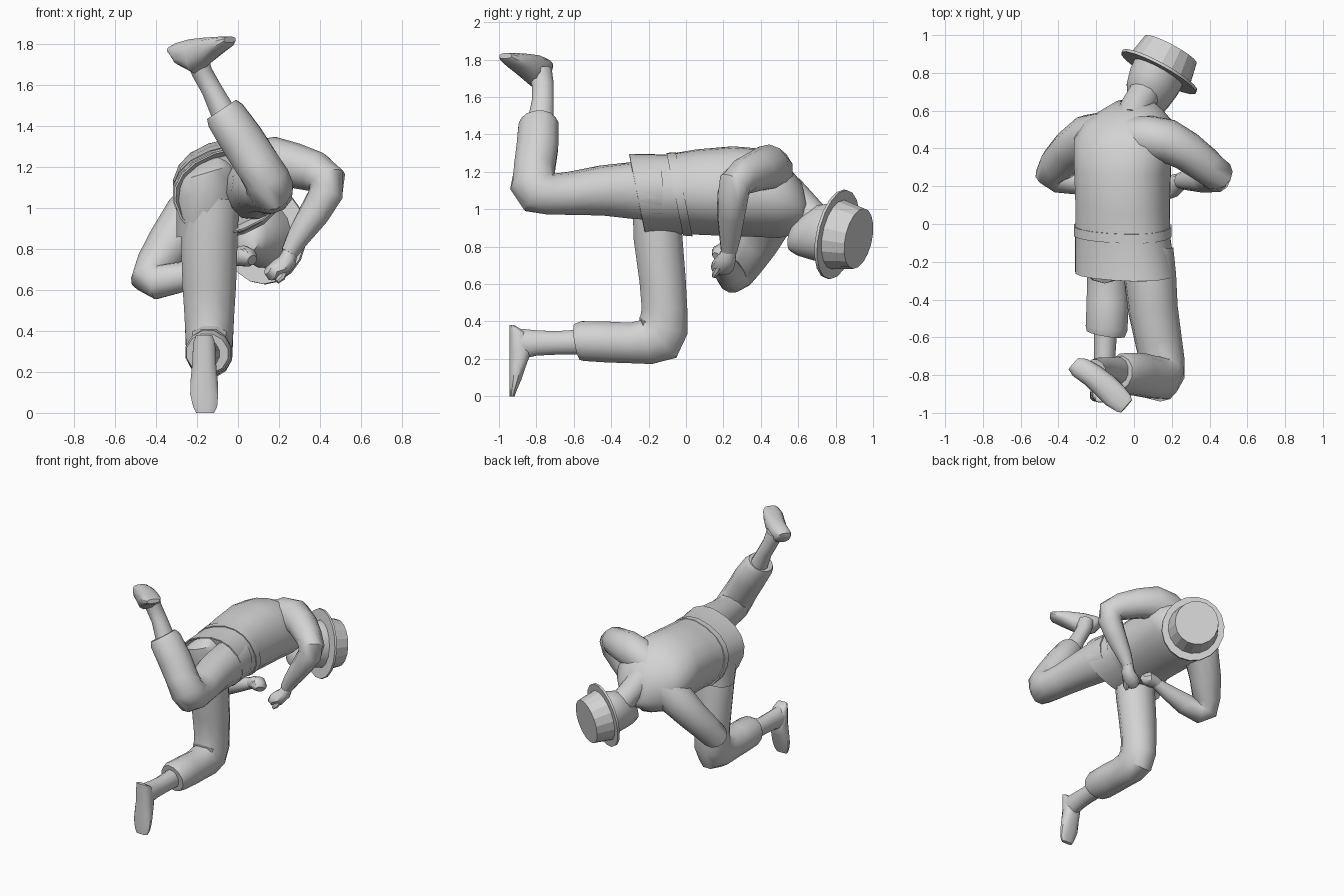
import bpy, bmesh, math
from mathutils import Vector as V

grey = bpy.data.materials.new("plain_grey")
grey.diffuse_color = (0.65, 0.65, 0.65, 1)


def tube(name, rings, up, axis=None, sides=12, power=1.0, angle=40):
    """Skin rings of (centre, half width, half height along up)."""
    pts = [V(r[0]) for r in rings]
    bm = bmesh.new()
    loops = []
    for i, (c, w, h) in enumerate(rings):
        if axis:
            t = V(axis).normalized()
        else:
            t = V((0, 0, 0))
            if i > 0:
                t += (pts[i] - pts[i - 1]).normalized()
            if i < len(pts) - 1:
                t += (pts[i + 1] - pts[i]).normalized()
            t.normalize()
        side = t.cross(V(up)).normalized()
        top = side.cross(t).normalized()
        loop = []
        for k in range(sides):
            a = 2 * math.pi * (k + 0.5) / sides
            x, y = math.cos(a), math.sin(a)
            x = math.copysign(abs(x) ** power, x)
            y = math.copysign(abs(y) ** power, y)
            loop.append(bm.verts.new(pts[i] + side * (x * w) + top * (y * h)))
        loops.append(loop)
    for a, b in zip(loops, loops[1:]):
        for k in range(sides):
            n = (k + 1) % sides
            bm.faces.new((a[k], a[n], b[n], b[k]))
    bm.faces.new(loops[0])
    bm.faces.new(loops[-1])
    bmesh.ops.recalc_face_normals(bm, faces=bm.faces[:])
    me = bpy.data.meshes.new(name)
    bm.to_mesh(me)
    bm.free()
    ob = bpy.data.objects.new(name, me)
    bpy.context.collection.objects.link(ob)
    me.materials.append(grey)
    bpy.ops.object.select_all(action='DESELECT')
    ob.select_set(True)
    bpy.context.view_layer.objects.active = ob
    bpy.ops.object.shade_smooth_by_angle(angle=math.radians(angle))
    return ob


# Bent-over jacket with a recessed hem, rolled to one side
BACK = (-0.35, 0, 0.94)
LEAN = (0, 1, 0.2)
tube("jacket", [
    ((-0.05, -0.19, 1.08), 0.235, 0.175),
    ((-0.045, -0.262, 1.08), 0.262, 0.198),
    ((-0.045, -0.26, 1.08), 0.272, 0.206),
    ((-0.06, -0.06, 1.08), 0.255, 0.205),
    ((-0.06, 0.10, 1.09), 0.25, 0.225),
    ((-0.06, 0.30, 1.095), 0.255, 0.238),
    ((-0.05, 0.45, 1.085), 0.27, 0.232),
    ((-0.03, 0.54, 1.07), 0.235, 0.20),
    ((-0.01, 0.60, 1.05), 0.16, 0.15),
    ((0.0, 0.64, 1.04), 0.105, 0.10)],
    BACK, LEAN, sides=18, power=0.87, angle=50)
tube("belt", [((-0.06, -0.06, 1.08), 0.262, 0.213),
              ((-0.06, -0.01, 1.08), 0.261, 0.218)],
     BACK, LEAN, sides=18, power=0.87)
# Jacket skirt draped over the hip of the kneeling leg
tube("jacket_skirt", [((-0.14, -0.10, 1.24), 0.09, 0.13),
                      ((-0.155, -0.13, 1.17), 0.145, 0.185),
                      ((-0.155, -0.14, 1.08), 0.158, 0.175),
                      ((-0.15, -0.13, 0.98), 0.16, 0.155),
                      ((-0.15, -0.115, 0.90), 0.16, 0.145),
                      ((-0.15, -0.115, 0.91), 0.14, 0.13)],
     (0, 1, 0), (0.29, 0, -0.96), sides=14)

# Neck, head and hat
tube("neck", [((-0.01, 0.54, 1.09), 0.10, 0.10),
              ((0.01, 0.61, 1.03), 0.088, 0.088),
              ((0.06, 0.70, 0.935), 0.085, 0.085)], (0, 0, 1))
HAT = V((0.46, 0.87, -0.17)).normalized()
FACE = V((0.26, -0.31, -0.91)).normalized()
BRIM = V((0.135, 0.81, 0.865))


def on_head(d, f=0.0):
    return BRIM + HAT * d + FACE * f


tube("head", [(on_head(0.02), 0.145, 0.17),
              (on_head(-0.07), 0.14, 0.165),
              (on_head(-0.14, 0.01), 0.125, 0.15),
              (on_head(-0.20, 0.035), 0.10, 0.12),
              (on_head(-0.245, 0.06), 0.07, 0.08),
              (on_head(-0.26, 0.07), 0.035, 0.04)], FACE, HAT, sides=16)
tube("hat_brim", [(on_head(-0.012), 0.222, 0.245),
                  (on_head(0.004), 0.222, 0.245)], FACE, HAT, sides=18)
tube("hat_crown", [(on_head(0.0), 0.18, 0.19),
                   (on_head(0.13), 0.155, 0.165)], FACE, HAT, sides=18, angle=15)

# Kneeling leg
tube("kneeling_leg", [
    ((-0.13, -0.16, 1.05), 0.13, 0.14),
    ((-0.14, -0.15, 0.85), 0.135, 0.143),
    ((-0.14, -0.125, 0.62), 0.128, 0.135),
    ((-0.14, -0.115, 0.47), 0.126, 0.125),
    ((-0.14, -0.12, 0.37), 0.138, 0.12),
    ((-0.14, -0.15, 0.315), 0.152, 0.117),
    ((-0.14, -0.21, 0.29), 0.125, 0.115),
    ((-0.14, -0.30, 0.285), 0.112, 0.112),
    ((-0.14, -0.42, 0.29), 0.113, 0.115),
    ((-0.145, -0.55, 0.295), 0.11, 0.115),
    ((-0.15, -0.58, 0.29), 0.10, 0.105)], (1, 0, 0))
tube("kneeling_ankle", [((-0.15, -0.54, 0.29), 0.065, 0.07),
                        ((-0.155, -0.70, 0.285), 0.058, 0.065),
                        ((-0.16, -0.80, 0.285), 0.058, 0.07),
                        ((-0.165, -0.89, 0.28), 0.058, 0.085)], (0, 0, 1))
tube("kneeling_foot", [((-0.165, -0.93, 0.38), 0.04, 0.014),
                       ((-0.165, -0.90, 0.34), 0.055, 0.045),
                       ((-0.165, -0.885, 0.24), 0.06, 0.06),
                       ((-0.165, -0.90, 0.16), 0.068, 0.045),
                       ((-0.165, -0.912, 0.09), 0.07, 0.033),
                       ((-0.16, -0.925, 0.03), 0.06, 0.02),
                       ((-0.16, -0.93, 0.0), 0.045, 0.014)],
     (0, 1, 0), (0, 0, 1), power=0.8)

# Raised leg
tube("raised_leg", [
    ((0.07, -0.14, 1.10), 0.14, 0.16),
    ((0.085, -0.28, 1.10), 0.14, 0.155),
    ((0.10, -0.45, 1.10), 0.133, 0.135),
    ((0.13, -0.62, 1.085), 0.125, 0.115),
    ((0.15, -0.73, 1.08), 0.12, 0.11),
    ((0.155, -0.79, 1.095), 0.115, 0.13),
    ((0.14, -0.82, 1.14), 0.112, 0.125),
    ((0.09, -0.81, 1.22), 0.11, 0.115),
    ((0.02, -0.795, 1.33), 0.108, 0.118),
    ((-0.06, -0.79, 1.45), 0.098, 0.113),
    ((-0.08, -0.79, 1.48), 0.085, 0.095)], (0, 0.7, 0.7))
tube("raised_ankle", [((-0.06, -0.78, 1.44), 0.065, 0.075),
                      ((-0.13, -0.765, 1.58), 0.052, 0.06),
                      ((-0.175, -0.765, 1.66), 0.052, 0.06),
                      ((-0.205, -0.78, 1.74), 0.06, 0.065)], (0, 1, 0))
tube("raised_foot", [((-0.32, -0.74, 1.768), 0.04, 0.018),
                     ((-0.285, -0.76, 1.75), 0.06, 0.055),
                     ((-0.215, -0.805, 1.74), 0.065, 0.085),
                     ((-0.15, -0.86, 1.77), 0.07, 0.062),
                     ((-0.10, -0.91, 1.793), 0.07, 0.042),
                     ((-0.055, -0.95, 1.81), 0.058, 0.027),
                     ((-0.04, -0.965, 1.82), 0.045, 0.015)],
     (-0.1, 0.05, 1), (0.75, -0.65, 0.15), power=0.8)

# Arms: sleeve over shoulder, elbow and forearm
tube("high_arm", [((-0.02, 0.46, 1.16), 0.11, 0.11),
                  ((0.08, 0.455, 1.205), 0.125, 0.12),
                  ((0.18, 0.44, 1.225), 0.122, 0.115),
                  ((0.28, 0.385, 1.205), 0.11, 0.105),
                  ((0.38, 0.31, 1.175), 0.10, 0.095),
                  ((0.435, 0.265, 1.135), 0.095, 0.09),
                  ((0.43, 0.25, 1.07), 0.085, 0.085),
                  ((0.37, 0.24, 0.97), 0.075, 0.075),
                  ((0.29, 0.235, 0.85), 0.055, 0.058),
                  ((0.25, 0.23, 0.78), 0.042, 0.045)], (0.5, 0.85, 0.2))
tube("low_arm", [((-0.12, 0.47, 1.05), 0.14, 0.13),
                 ((-0.24, 0.455, 0.95), 0.13, 0.125),
                 ((-0.33, 0.39, 0.825), 0.115, 0.11),
                 ((-0.40, 0.32, 0.72), 0.10, 0.10),
                 ((-0.43, 0.275, 0.66), 0.095, 0.095),
                 ((-0.39, 0.245, 0.637), 0.085, 0.085),
                 ((-0.27, 0.225, 0.665), 0.075, 0.072),
                 ((-0.13, 0.21, 0.715), 0.055, 0.055),
                 ((-0.03, 0.205, 0.75), 0.04, 0.04)], (0, 0.9, -0.4))

# Hands: closed fist and thumb
for name, path, thumb in (
        ("high_hand", [(0.255, 0.235, 0.79), (0.24, 0.22, 0.74), (0.20, 0.20, 0.70),
                       (0.165, 0.18, 0.69), (0.145, 0.17, 0.70)],
         [(0.235, 0.20, 0.72), (0.21, 0.16, 0.66), (0.19, 0.15, 0.64)]),
        ("low_hand", [(-0.05, 0.21, 0.745), (-0.01, 0.205, 0.76), (0.03, 0.20, 0.765),
                      (0.055, 0.18, 0.755), (0.07, 0.165, 0.745)],
         [(0.0, 0.19, 0.78), (0.03, 0.16, 0.785), (0.045, 0.15, 0.775)])):
    sizes = [(0.038, 0.038), (0.05, 0.045), (0.062, 0.052), (0.055, 0.045), (0.032, 0.025)]
    tube(name, [(p, w, h) for p, (w, h) in zip(path, sizes)], (0.1, 0.3, 0.95), sides=10)
    tube(name + "_thumb", [(p, r, r) for p, r in zip(thumb, (0.024, 0.02, 0.012))],
         (1, 0, 0.3), sides=8)
